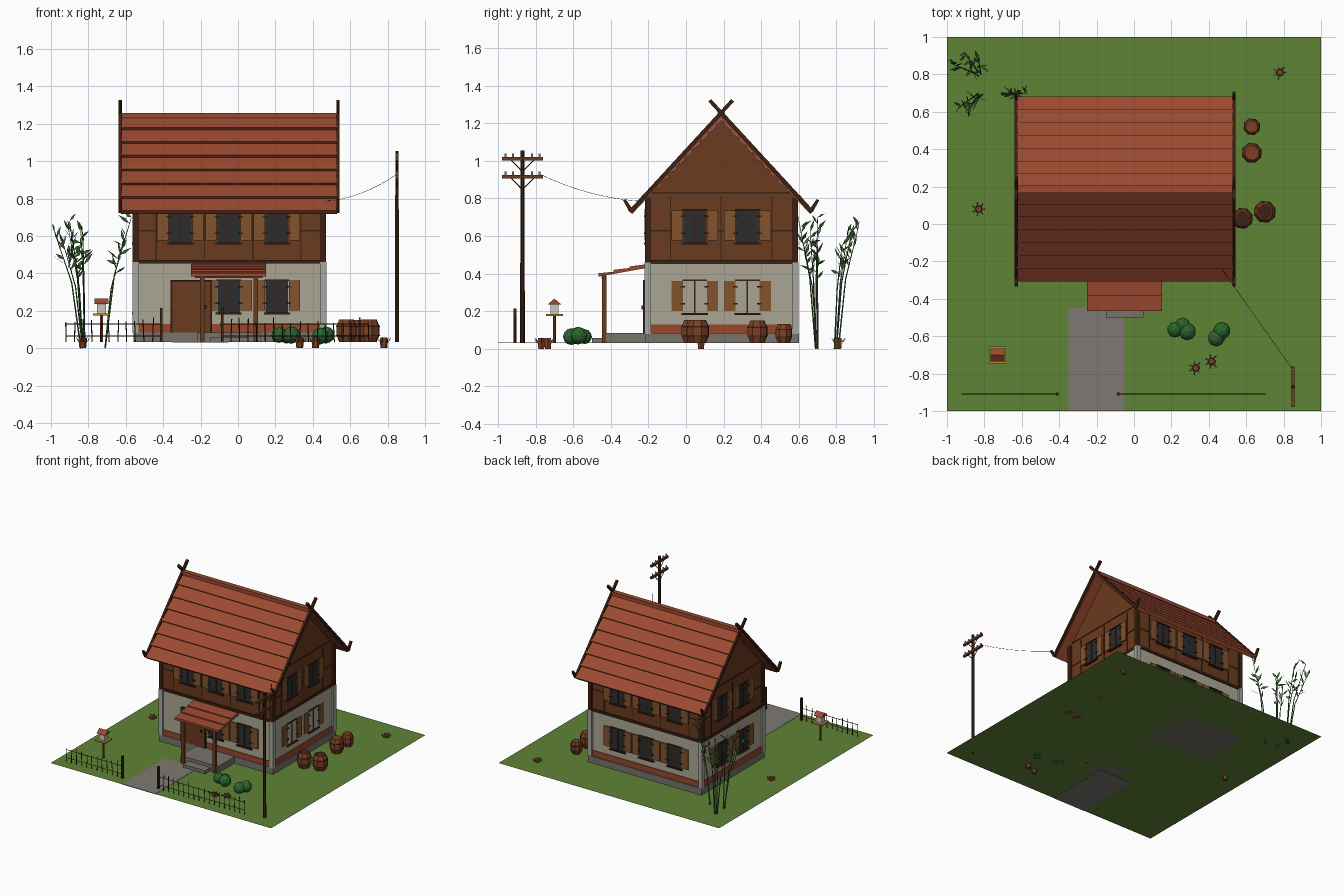
import bpy, bmesh, math, random
from mathutils import Matrix, Vector

if "Cube" in bpy.data.objects:
    bpy.data.objects.remove(bpy.data.objects["Cube"])

random.seed(4)
COL = dict(grass="5f8238", path="7d7872", plaster="aaa592", post="a5a5a0", stone="77736b", band="96492f",
           wood="6b3d24", dark="3f2518", tile="9a4b35", glass="303030", shutter="825432", barrel="7a4228",
           bush="2f6632", leaf="3c6333", pole="3e281b", yellow="b08a35", white="c9c6bc", wire="222222")
parts = {}
G = 0.032                      # ground level
CX, CY = -0.05, 0.187          # house centre
HX, HY = 0.51, 0.405           # house half sizes


def part(name, col):
    if name not in parts:
        parts[name] = (bmesh.new(), col)
    return parts[name][0]


def box(name, col, x0, x1, y0, y1, z0, z1, m=Matrix()):
    c = Vector((x0 + x1, y0 + y1, z0 + z1)) / 2
    s = Matrix.Diagonal((x1 - x0, y1 - y0, z1 - z0, 1))
    bmesh.ops.create_cube(part(name, col), size=1, matrix=m @ Matrix.Translation(c) @ s)


def rod(name, col, a, b, r0, r1=None, n=6):
    a, b = Vector(a), Vector(b)
    d = b - a
    m = Matrix.Translation((a + b) / 2) @ d.to_track_quat('Z', 'Y').to_matrix().to_4x4()
    bmesh.ops.create_cone(part(name, col), cap_ends=True, segments=n, radius1=r0,
                          radius2=r0 if r1 is None else r1, depth=d.length, matrix=m)


def prism(name, col, pts, x0, x1):
    """Extrude a (y, z) outline along x."""
    bm = part(name, col)
    a = [bm.verts.new((x0, y, z)) for y, z in pts]
    b = [bm.verts.new((x1, y, z)) for y, z in pts]
    n = len(pts)
    fs = [bm.faces.new(a), bm.faces.new(b[::-1])]
    fs += [bm.faces.new((a[i], b[i], b[(i + 1) % n], a[(i + 1) % n])) for i in range(n)]
    bmesh.ops.recalc_face_normals(bm, faces=fs)


def lathe(name, col, x, y, prof, n=8, turn=0.0):
    bm = part(name, col)
    rings = [[bm.verts.new((x + r * math.cos(turn + math.tau * i / n), y + r * math.sin(turn + math.tau * i / n), z))
              for i in range(n)] for r, z in prof]
    for p, q in zip(rings, rings[1:]):
        for i in range(n):
            bm.faces.new((p[i], p[(i + 1) % n], q[(i + 1) % n], q[i]))
    bm.faces.new(rings[0][::-1])
    bm.faces.new(rings[-1])


def leaf(name, col, p, d, length, w):
    bm = part(name, col)
    d = Vector(d).normalized()
    s = d.cross(Vector((random.uniform(-1, 1), random.uniform(-1, 1), 0.3))).normalized() * w
    p = Vector(p)
    bm.faces.new([bm.verts.new(v) for v in (p, p + d * length * .45 + s, p + d * length, p + d * length * .45 - s)])


# lawn and path
bmesh.ops.create_grid(part("lawn", "grass"), x_segments=1, y_segments=1, size=1, matrix=Matrix.Translation((0, 0, G)))
box("path", "path", -0.35, -0.05, -1, -0.45, G - 0.002, G + 0.002)

# ground floor, plinth, band, corner posts
x0, x1, y0, y1 = CX - HX, CX + HX, CY - HY, CY + HY
box("plinth", "stone", x0, x1 + .01, y0, y1 + .008, G, 0.085)
box("lower_walls", "plaster", x0 + .012, x1 - .005, y0 + .01, y1 - .01, 0.08, 0.46)
box("wall_band", "band", x0 + .006, x1, y0 + .004, y1 - .004, 0.085, 0.13)
for x in (x0 + .012, x1 - .005):
    for y in (y0 + .015, y1 - .01):
        box("stone_corner_posts", "post", x - .017, x + .017, y - .017, y + .017, 0.08, 0.46)
        box("timber_corner_posts", "dark", x - .015, x + .015, y - .015, y + .015, 0.46, 0.80)

# upper floor with gables, ledge beams
prism("upper_walls", "wood", [(y0 + .01, .46), (y1 - .01, .46), (y1 - .01, .80), (CY, 1.22), (y0 + .01, .80)],
      x0 + .01, x1 - .01)
box("floor_beam", "dark", x0, x1, y0, y1, 0.452, 0.472)

# windows and timber lines on the four walls
def window(m, u, d, z):
    box("window_panes", "glass", u - .06, u + .06, -d - .004, -d + .02, z, z + .17, m)
    box("window_bars", "dark", u - .004, u + .004, -d - .009, -d, z, z + .17, m)
    box("window_sills", "dark", u - .07, u + .07, -d - .016, -d, z - .01, z, m)
    box("window_lintels", "dark", u - .066, u + .066, -d - .012, -d, z + .17, z + .178, m)
    for s in (-1, 1):
        c = u + s * .094
        box("shutters", "shutter", c - .03, c + .03, -d - .012, -d + .01, z + .012, z + .172, m)
        for k in (.045, .135):
            box("shutter_hinges", "dark", c - s * .03 - .012, c - s * .03 + .012, -d - .015, -d, z + k, z + k + .008, m)


for k in range(4):
    m = Matrix.Translation((CX, CY, 0)) @ Matrix.Rotation(k * math.pi / 2, 4, 'Z')
    side = k % 2
    d, w = (HX, HY) if side else (HY, HX)
    d -= .01
    us = (-.14, .14) if side else (-.258, 0, .258)
    for u in us:
        window(m, u, d, 0.565)
        if k or u > -.2:
            window(m, u, d, 0.19)
    for u in ((-.27, 0, .27) if side else (-.387, -.129, .129, .387)):
        box("timber_studs", "dark", u - .003, u + .003, -d - .003, -d, .47, .81, m)
    box("timber_rails", "dark", -w + .02, w - .02, -d - .003, -d, .625, .632, m)
    if side:
        box("timber_rails", "dark", -w + .02, w - .02, -d - .004, -d, .825, .833, m)

# main roof: stepped tile rows on both slopes
E, R = Vector((-0.295, 0.725)), Vector((CY, 1.24))
along = R - E
nrm = Vector((-along.y, along.x)).normalized()
ROWS = 7
prof = [E - nrm * .012]
for i in range(ROWS):
    prof += [E + along * (i / ROWS) + nrm * .018, E + along * ((i + 1) / ROWS) + nrm * .001]
prof.append(R - nrm * .012)
prism("roof_tiles", "tile", [tuple(p) for p in prof], -0.625, 0.53)
prism("roof_tiles", "tile", [(2 * CY - p.x, p.y) for p in prof], -0.625, 0.53)
box("ridge_cap", "tile", -0.625, 0.53, CY - .02, CY + .02, 1.23, 1.258)

# crossed barge boards with upturned ends
barge = [(-.335, .79), (-.322, .797), (-.29, .752), (.24, 1.328), (.256, 1.316), (-.288, .722), (-.302, .73)]
for x in (-0.63, 0.535):
    prism("barge_boards", "dark", barge, x - .009, x + .009)
    prism("barge_boards", "dark", [(2 * CY - y, z) for y, z in barge], x - .008, x + .008)

# door
box("door", "wood", -.35, -.15, y0 - .006, y0 + .03, .085, .355)
box("door_frame", "dark", -.362, -.35, y0 - .01, y0 + .03, .085, .365)
box("door_frame", "dark", -.15, -.138, y0 - .01, y0 + .03, .085, .365)
box("door_frame", "dark", -.35, -.15, y0 - .01, y0 + .03, .355, .365)
box("door_handle", "dark", -.18, -.168, y0 - .02, y0, .21, .23)

# porch: platform, step, posts, stepped roof
box("porch_floor", "stone", -.22, .12, -.43, y0, G, .085)
box("porch_step", "stone", -.15, .05, -.50, -.43, G, .058)
for x in (-.19, .095):
    box("porch_posts", "wood", x - .012, x + .012, -.447, -.423, G, .39)
box("porch_beam", "wood", -.23, .13, -.45, -.425, .375, .392)
prism("porch_roof", "tile", [(-.465, .384), (-.465, .402), (-.385, .41), (-.385, .42), (-.30, .43), (-.30, .438),
                             (-.21, .45), (-.21, .43)], -.25, .15)

# utility pole with cross arms, insulators, wire
PX, PY = .85, -.87
rod("utility_pole", "pole", (PX, PY, G), (PX, PY, 1.055), .013, .010)
for z in (1.012, .916):
    box("pole_arms", "wood", PX - .008, PX + .008, PY - .108, PY + .108, z - .009, z + .009)
    for s in (-1, 1):
        rod("pole_braces", "pole", (PX, PY, z - .07), (PX, PY + s * .06, z - .008), .003, n=4)
        for o in (.05, .09):
            rod("insulators", "white", (PX, PY + s * o, z + .008), (PX, PY + s * o, z + .028), .005)
a, b = Vector((PX, PY + .09, .93)), Vector((.46, y0 - .01, .785))
wire = [a.lerp(b, i / 8) - Vector((0, 0, .12 * (i / 8) * (1 - i / 8))) for i in range(9)]
for p, q in zip(wire, wire[1:]):
    rod("wire", "wire", p, q, .0012, n=3)

# barrels: two closed, two open
for x, y, r, h, opened in ((.63, .52, .046, .1, 0), (.63, .38, .055, .118, 0), (.70, .065, .06, .122, 1), (.58, .03, .057, .122, 1)):
    p = [(r * .72, G), (r, G + h * .33), (r, G + h * .67), (r * .72, G + h)]
    if opened:
        p += [(r * .58, G + h), (r * .58, G + .02)]
    lathe("barrels", "barrel", x, y, p, 8, .3)
    for k in (.3, .7):
        lathe("barrel_hoops", "dark", x, y, [(r * 1.01, G + h * k - .003), (r * 1.01, G + h * k + .003)], 8, .3)

# small stumps with grass tufts
for x, y in ((.78, .81), (-.83, .08), (.33, -.77), (.415, -.735)):
    lathe("stumps", "barrel", x, y, [(.018, 0), (.022, G + .012), (.017, G + .026)], 6)
    for i in range(7):
        t = math.tau * i / 7
        leaf("grass_tufts", "leaf", (x + .02 * math.cos(t), y + .02 * math.sin(t), G - .005),
             (math.cos(t) * .6, math.sin(t) * .6, 1), .04, .003)

# bushes
for x, y, z, r in ((.22, -.565, .07, .042), (.285, -.575, .07, .047), (.26, -.54, .065, .04), (.44, -.61, .065, .045), (.47, -.57, .07, .046)):
    bmesh.ops.create_icosphere(part("bushes", "bush"), subdivisions=2, radius=r, matrix=Matrix.Translation((x, y, z)))

# bird table
BX, BY = -.73, -.70
rod("bird_table_post", "barrel", (BX, BY, G), (BX, BY, .175), .008)
box("bird_table_tray", "yellow", BX - .045, BX + .045, BY - .045, BY + .045, .175, .186)
box("bird_table_house", "white", BX - .025, BX + .025, BY - .022, BY + .022, .186, .24)
prism("bird_table_roof", "tile", [(BY - .035, .237), (BY, .267), (BY + .035, .237)], BX - .038, BX + .038)

# picket fence with gate posts
FY = -.91
for x in (-.41, -.085):
    box("gate_posts", "pole", x - .007, x + .007, FY - .008, FY + .008, G, .215)
for a, b in ((-.92, -.41), (-.085, .70)):
    for z in (.065, .13):
        rod("fence_rails", "pole", (a, FY, z), (b, FY, z), .0025, n=4)
    n = round((b - a) / .045)
    for i in range(n + 1):
        x = a + (b - a) * i / n
        rod("fence_pickets", "pole", (x, FY, G), (x + random.uniform(-.006, .006), FY, random.uniform(.13, .165)), .0028, n=4)

# bamboo
stalks = [((-.84, .80), (-.98, .86, .62)), ((-.83, .81), (-.91, .92, .66)), ((-.82, .80), (-.83, .88, .62)),
          ((-.83, .79), (-.88, .83, .55)), ((-.83, .69), (-.90, .60, .68)), ((-.82, .69), (-.84, .66, .62)),
          ((-.83, .70), (-.94, .62, .58)), ((-.71, .69), (-.57, .70, .70)), ((-.71, .70), (-.62, .70, .55))]
for (bx, by), tip in stalks:
    a, b = Vector((bx, by, 0)), Vector(tip)
    mid = a.lerp(b, .5) + Vector(((a.x - b.x) * .15, (a.y - b.y) * .15, .04))
    rod("bamboo_stalks", "leaf", a, mid, .0045, .0035, 5)
    rod("bamboo_stalks", "leaf", mid, b, .0035, .0015, 5)
    for i in range(8):
        t = .25 + .75 * i / 7
        p = mid.lerp(b, t)
        d = Vector((random.uniform(-.5, .5), random.uniform(-.5, .5), random.uniform(.1, 1)))
        leaf("bamboo_leaves", "leaf", p, d, random.uniform(.05, .085), .009)

# turn every collected part into an object
mats = {}
for name, (bm, col) in parts.items():
    me = bpy.data.meshes.new(name)
    bm.to_mesh(me)
    bm.free()
    if col not in mats:
        mats[col] = bpy.data.materials.new(col)
        rgb = [int(COL[col][i:i + 2], 16) / 255 for i in (0, 2, 4)]
        mats[col].diffuse_color = [c ** 2.2 for c in rgb] + [1]
    me.materials.append(mats[col])
    bpy.context.collection.objects.link(bpy.data.objects.new(name, me))

for m in bpy.data.materials:
    if m.users and not m.is_grease_pencil:
        m.use_nodes = True
        m.node_tree.nodes["Principled BSDF"].inputs["Base Color"].default_value = m.diffuse_color
